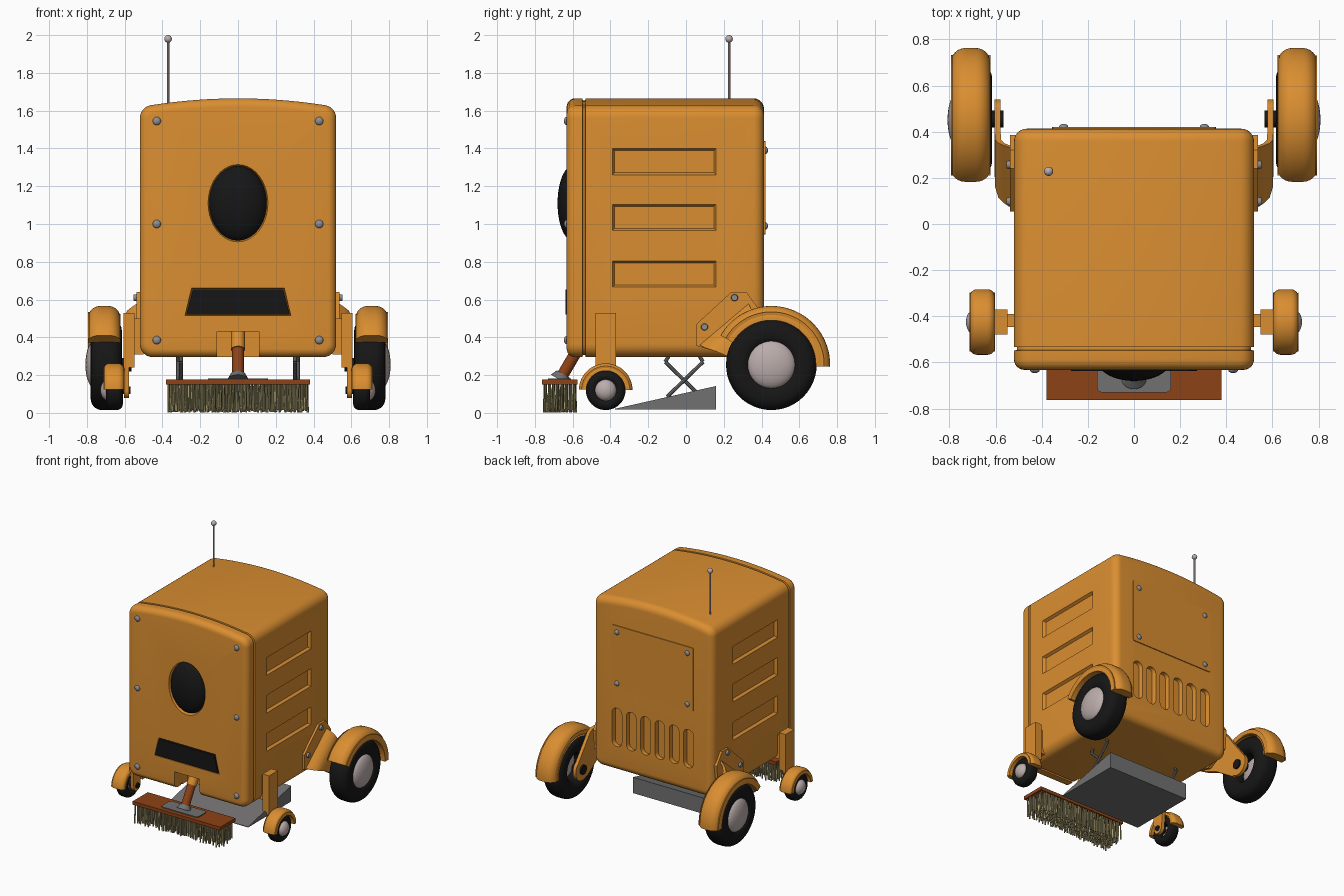
import bpy, bmesh, math, random
from mathutils import Vector

if "Cube" in bpy.data.objects:
    bpy.data.objects.remove(bpy.data.objects["Cube"])
random.seed(4)
PI = math.pi

def material(name, r, g, b):
    m = bpy.data.materials.new(name)
    m.diffuse_color = (r, g, b, 1)
    m.use_nodes = True
    m.node_tree.nodes["Principled BSDF"].inputs["Base Color"].default_value = m.diffuse_color
    return m

ORANGE = material("orange paint", 0.70, 0.27, 0.03)
BLACK = material("black rubber", 0.008, 0.008, 0.008)
PALE = material("pale metal", 0.50, 0.42, 0.41)
GRAY = material("gray steel", 0.17, 0.165, 0.165)
BOLT = material("bolt metal", 0.27, 0.27, 0.29)
WOOD = material("red brown wood", 0.27, 0.055, 0.008)
STRAW = material("straw", 0.42, 0.36, 0.17)

def finish(name, bm, mat, angle=35):
    bmesh.ops.recalc_face_normals(bm, faces=bm.faces)
    me = bpy.data.meshes.new(name)
    bm.to_mesh(me)
    bm.free()
    me.materials.append(mat)
    for p in me.polygons:
        p.use_smooth = True
    me.set_sharp_from_angle(angle=math.radians(angle))
    ob = bpy.data.objects.new(name, me)
    bpy.context.collection.objects.link(ob)
    return ob

def add_loft(bm, rings, closed=False):
    vs = [[bm.verts.new(p) for p in ring] for ring in rings]
    n = len(vs[0])
    for i in range(len(vs) - (0 if closed else 1)):
        a, b = vs[i], vs[(i + 1) % len(vs)]
        for j in range(n):
            bm.faces.new((a[j], a[(j + 1) % n], b[(j + 1) % n], b[j]))
    if not closed:
        bm.faces.new(vs[0])
        bm.faces.new(vs[-1])

def loft(name, rings, mat, closed=False, mirror=False):
    out = []
    for s in ((1, -1) if mirror else (1,)):
        bm = bmesh.new()
        add_loft(bm, [[(s * p[0], p[1], p[2]) for p in r] for r in rings], closed)
        tag = ("_right" if s > 0 else "_left") if mirror else ""
        out.append(finish(name + tag, bm, mat))
    return out

def tube_rings(p0, p1, r0, r1=None, n=16):
    p0, p1 = Vector(p0), Vector(p1)
    q = (p1 - p0).to_track_quat('Z', 'Y')
    circle = [Vector((math.cos(2 * PI * k / n), math.sin(2 * PI * k / n), 0)) for k in range(n)]
    return [[p + q @ (c * r) for c in circle] for p, r in ((p0, r0), (p1, r0 if r1 is None else r1))]

def rrect(x0, x1, z0, z1, r, n=6):
    pts = []
    for cx, cz, a in ((x1 - r, z1 - r, 0), (x0 + r, z1 - r, 90), (x0 + r, z0 + r, 180), (x1 - r, z0 + r, 270)):
        for k in range(n + 1):
            t = math.radians(a + 90 * k / n)
            pts.append((cx + r * math.cos(t), cz + r * math.sin(t)))
    return pts

def box(name, x, y, z, mat, mirror=False):
    rings = [[(x[0], y[0], h), (x[1], y[0], h), (x[1], y[1], h), (x[0], y[1], h)] for h in z]
    return loft(name, rings, mat, mirror=mirror)

def sweep(name, section, cy, cz, a0, a1, mat, steps=40):
    # section of (x, radius) points turned around the wheel axle
    full = a1 - a0 >= 360
    rings = []
    for k in range(steps + (0 if full else 1)):
        t = math.radians(a0 + (a1 - a0) * k / steps)
        rings.append([(x, cy + r * math.cos(t), cz + r * math.sin(t)) for x, r in section])
    loft(name, rings, mat, closed=full, mirror=True)

def ball(name, c, scale, mat, n=16):
    bm = bmesh.new()
    bmesh.ops.create_uvsphere(bm, u_segments=n, v_segments=max(8, n // 2), radius=1)
    for v in bm.verts:
        v.co = Vector((v.co.x * scale[0] + c[0], v.co.y * scale[1] + c[1], v.co.z * scale[2] + c[2]))
    return finish(name, bm, mat, 80)

# Body shell: arched outline lofted front to back, with a seam groove
def outline(i):
    w, r, pts = 0.52, 0.07, []
    def corner(cx, cz, a0, a1):
        for k in range(7):
            t = math.radians(a0 + (a1 - a0) * k / 6)
            pts.append((cx + (r - i) * math.cos(t), cz + (r - i) * math.sin(t)))
    corner(-w + r, 0.295 + r, 180, 270)
    corner(w - r, 0.295 + r, 270, 360)
    corner(w - r, 1.56, 0, 80)
    for k in range(1, 16):
        x = 0.45 - 0.9 * k / 16
        pts.append((x, 1.665 - 0.17 * x * x - i))
    corner(-w + r, 1.56, 100, 180)
    return pts

stations = [(-0.632 + 0.045 * (1 - math.sin(t)), 0.045 * (1 - math.cos(t)))
            for t in [PI / 2 * (1 - k / 6) for k in range(7)]]
stations += [(-0.548, 0), (-0.546, 0.012), (-0.534, 0.012), (-0.532, 0)]
stations += [(0.413 - 0.055 * (1 - math.sin(t)), 0.055 * (1 - math.cos(t)))
             for t in [PI / 2 * k / 6 for k in range(7)]]
body = loft("body_shell", [[(x, y, z) for x, z in outline(i)] for y, i in stations], ORANGE)[0]

# Recesses cut into the body
cutters = []
for z in (0.735, 1.035, 1.33):
    rings = []
    for x, e in ((0.535, 0.008), (0.50, -0.012)):
        a, b, c, d = -0.39 - e, 0.16 + e, z - 0.07 - e, z + 0.07 + e
        rings.append([(x, a, c), (x, b, c), (x, b, d), (x, a, d)])
    cutters += loft("panel_cutter", rings, ORANGE, mirror=True)
for k in range(6):
    cx = -0.31 + 0.124 * k
    cutters += loft("vent_cutter", [[(x, y, z) for x, z in rrect(cx - w, cx + w, 0.49, 0.79, w * 0.95)]
                                    for y, w in ((0.43, 0.045), (0.38, 0.036))], ORANGE)

def ellipse(rx, rz, y, n=40):
    return [(rx * math.cos(2 * PI * k / n), y, 1.11 + rz * math.sin(2 * PI * k / n)) for k in range(n)]

def trapezoid(e, y):
    return [(-0.28 - e, y, 0.515 - e), (0.28 + e, y, 0.515 - e), (0.245 + e, y, 0.66 + e), (-0.245 - e, y, 0.66 + e)]

cutters += loft("eye_cutter", [ellipse(0.163, 0.21, -0.65), ellipse(0.15, 0.195, -0.60)], ORANGE)
cutters += loft("mouth_cutter", [trapezoid(0.003, -0.65), trapezoid(-0.004, -0.60)], ORANGE)
cutters += box("broom_notch_cutter", (-0.11, 0.11), (-0.70, -0.47), (0.2, 0.43), ORANGE)
for c in cutters:
    m = body.modifiers.new("cut", 'BOOLEAN')
    m.operation, m.solver, m.object = 'DIFFERENCE', 'EXACT', c
bpy.context.view_layer.update()
cut = bpy.data.meshes.new_from_object(body.evaluated_get(bpy.context.evaluated_depsgraph_get()))
body.modifiers.clear()
body.data = cut
for c in cutters:
    bpy.data.objects.remove(c)
for p in cut.polygons:
    p.use_smooth = True
cut.set_sharp_from_angle(angle=math.radians(30))

# Face: eye lens and mouth grille
ball("eye_lens", (0, -0.60, 1.11), (0.153, 0.08, 0.198), BLACK, 40)
loft("mouth_grille", [trapezoid(-0.006, -0.59), trapezoid(-0.006, -0.638)], BLACK)

# Back service panel and bolts
loft("back_panel", [[(x, y, z) for x, z in rrect(-0.355, 0.355, 0.945, 1.44, 0.01, 2)] for y in (0.405, 0.42)], ORANGE)
for s in (-1, 1):
    for z in (0.385, 1.0, 1.545):
        ball("front_bolt", (s * 0.43, -0.632, z), (0.022, 0.014, 0.022), BOLT)
    for z in (0.99, 1.39):
        ball("back_bolt", (s * 0.305, 0.42, z), (0.02, 0.014, 0.02), BOLT)

# Antenna
loft("antenna_rod", tube_rings((-0.37, 0.228, 1.60), (-0.37, 0.228, 1.985), 0.007, n=10), PALE)
ball("antenna_tip", (-0.37, 0.228, 1.98), (0.02, 0.02, 0.02), PALE)

# Wheels, hubs and fenders
def wheel(name, cy, cz, r, x0, x1, hub, fr, fx0, fx1, a0, a1, bulge):
    w = x1 - x0
    sweep(name + "_tire", rrect(x0, x1, hub * 0.8, r, w * 0.36), cy, cz, 0, 360, BLACK, 48)
    for s in (1, -1):
        ball(name + "_hubcap", (s * (x1 - w * 0.15), cy, cz), (bulge + w * 0.15, hub, hub), PALE, 32)
    d = (fr - r) * 0.9
    section = [p for p in rrect(fx0, fx1, r * 0.9, fr, d) if p[1] > r] + [(fx0, r * 0.98), (fx1, r * 0.98)]
    sweep(name + "_fender", section, cy, cz, a0, a1, ORANGE)

wheel("rear_wheel", 0.452, 0.255, 0.24, 0.615, 0.78, 0.128, 0.311, 0.622, 0.794, -2, 150, 0.028)
wheel("front_wheel", -0.425, 0.12, 0.105, 0.61, 0.70, 0.057, 0.142, 0.602, 0.713, 0, 178, 0.028)

# Rear suspension: bolted plate, bent arm, axle
plate = [(0.055, 0.355), (0.055, 0.47), (0.24, 0.64), (0.32, 0.64), (0.385, 0.55), (0.37, 0.40), (0.21, 0.31)]
loft("rear_mount_plate", [[(x, y, z) for y, z in plate] for x in (0.51, 0.537)], ORANGE, mirror=True)
arm = [(0.07, 0.36, 0.33, 0.58, 0.52), (0.09, 0.35, 0.34, 0.56, 0.55), (0.115, 0.34, 0.35, 0.54, 0.575),
       (0.16, 0.325, 0.365, 0.51, 0.589), (0.22, 0.30, 0.40, 0.46, 0.591), (0.40, 0.18, 0.52, 0.305, 0.591)]
loft("rear_arm", [[(x - 0.013, a, b), (x - 0.013, c, d), (x + 0.013, c, d), (x + 0.013, a, b)]
                  for a, b, c, d, x in arm], ORANGE, mirror=True)
loft("rear_arm_end", tube_rings((0.578, 0.455, 0.255), (0.604, 0.455, 0.255), 0.085, n=28), ORANGE, mirror=True)
loft("rear_axle", tube_rings((0.565, 0.455, 0.255), (0.65, 0.455, 0.255), 0.036), BLACK, mirror=True)
for y, z in ((0.098, 0.455), (0.257, 0.61)):
    loft("rear_mount_bolt", tube_rings((0.53, y, z), (0.553, y, z), 0.02, 0.016), BOLT, mirror=True)

# Front wheel posts
box("front_post", (0.548, 0.605), (-0.478, -0.37), (0.24, 0.53), ORANGE, True)
box("front_post_stub", (0.50, 0.56), (-0.447, -0.39), (0.31, 0.50), ORANGE, True)
loft("front_fork", [[(x, -0.475, 0.25), (x, -0.373, 0.25), (x, -0.383, 0.12), (x, -0.467, 0.12)]
                    for x in (0.577, 0.604)], ORANGE, mirror=True)
loft("front_fork_end", tube_rings((0.577, -0.425, 0.12), (0.604, -0.425, 0.12), 0.042, n=24), ORANGE, mirror=True)
loft("front_axle", tube_rings((0.568, -0.425, 0.12), (0.64, -0.425, 0.12), 0.02), BLACK, mirror=True)

# Dust ramp and its scissor lift
loft("dust_ramp", [[(x, -0.375, 0.018), (x, 0.158, 0.018), (x, 0.158, 0.142), (x, -0.375, 0.022)]
                   for x in (-0.35, 0.35)], GRAY)
for x, s in ((0.302, 1), (0.318, -1)):
    path = [(-0.01 - s * 0.07, 0.32), (-0.01 - s * 0.10, 0.27), (-0.01 + s * 0.09, 0.085)]
    for (y0, z0), (y1, z1) in zip(path, path[1:]):
        loft("scissor_bar", tube_rings((x, y0, z0), (x, y1, z1), 0.01, n=8), GRAY, mirror=True)

# Broom: socket, handle, head and bristles
loft("broom_socket", tube_rings((0, -0.522, 0.425), (0, -0.575, 0.335), 0.037, n=20), ORANGE)
loft("broom_handle", tube_rings((0, -0.53, 0.41), (0, -0.665, 0.18), 0.031, n=20), WOOD)
loft("broom_collar", tube_rings((0, -0.668, 0.175), (0, -0.65, 0.206), 0.055, 0.038, n=20), GRAY)
loft("broom_plate", [[(x, y, z) for x, y in rrect(-0.16, 0.16, -0.73, -0.61, 0.02, 3)] for z in (0.17, 0.183)], GRAY)
box("broom_head", (-0.38, 0.38), (-0.762, -0.575), (0.15, 0.176), WOOD)
bm = bmesh.new()
for i in range(46):
    for j in range(8):
        x = -0.365 + 0.73 * i / 45 + random.uniform(-0.004, 0.004)
        y = -0.745 + 0.155 * j / 7 + random.uniform(-0.004, 0.004)
        end = (x + random.uniform(-0.006, 0.006), y + random.uniform(-0.006, 0.006), random.uniform(0.001, 0.025))
        add_loft(bm, tube_rings((x, y, 0.155), end, 0.0055, n=6))
finish("broom_bristles", bm, STRAW)
